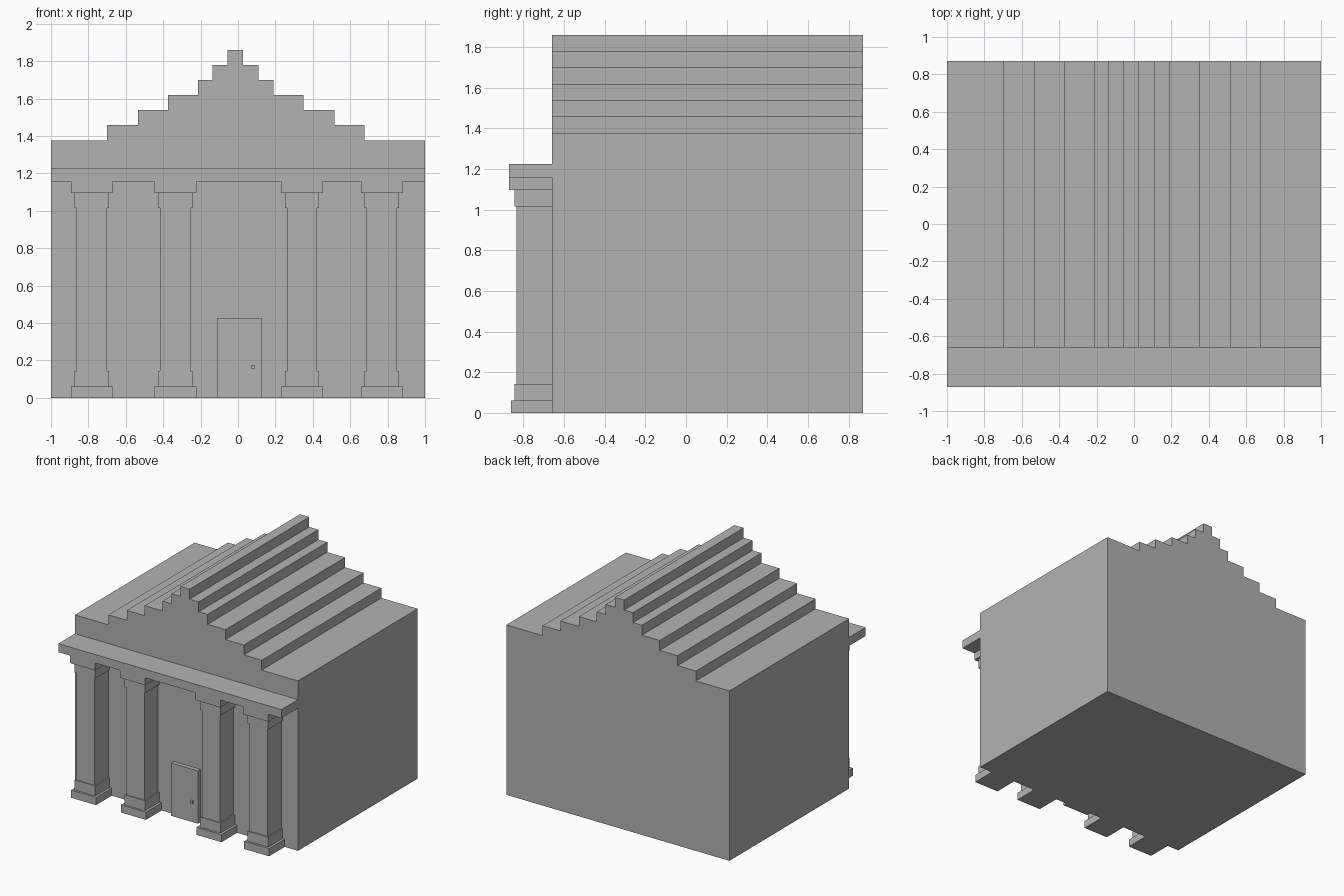
import bpy
import bmesh

cube = bpy.data.objects.get("Cube")
if cube:
    bpy.data.objects.remove(cube, do_unlink=True)

STONE = (0.448, 0.448, 0.448, 1.0)
stone = bpy.data.materials.new("grey stone")
stone.use_nodes = True
stone.diffuse_color = STONE
stone.node_tree.nodes["Principled BSDF"].inputs["Base Color"].default_value = STONE

FRONT, WALL, BACK = -0.872, -0.66, 0.872


def prism(name, outline, y0, y1):
    """Extrude an x-z outline from y0 back to y1."""
    bm = bmesh.new()
    face = bm.faces.new([bm.verts.new((x, y0, z)) for x, z in outline])
    ext = bmesh.ops.extrude_face_region(bm, geom=[face])
    moved = [g for g in ext["geom"] if isinstance(g, bmesh.types.BMVert)]
    bmesh.ops.translate(bm, verts=moved, vec=(0, y1 - y0, 0))
    bmesh.ops.recalc_face_normals(bm, faces=bm.faces[:])
    mesh = bpy.data.meshes.new(name)
    bm.to_mesh(mesh)
    bm.free()
    mesh.materials.append(stone)
    obj = bpy.data.objects.new(name, mesh)
    bpy.context.collection.objects.link(obj)
    return obj


def block(name, x0, x1, y0, y1, z0, z1):
    return prism(name, [(x0, z0), (x1, z0), (x1, z1), (x0, z1)], y0, y1)


# Hall with stepped gable: (left edge, right edge) of each tier, bottom to top
tiers = [(-1, 1), (-0.7, 0.675), (-0.535, 0.515), (-0.375, 0.35),
         (-0.215, 0.19), (-0.135, 0.11), (-0.055, 0.028)]
EAVES, STEP = 1.377, 0.0805
left, right = [(-1, 0)], [(1, 0)]
for i, (x0, x1) in enumerate(tiers):
    z = EAVES + i * STEP
    if i:
        left.append((x0, z - STEP))
        right.append((x1, z - STEP))
    left.append((x0, z))
    right.append((x1, z))
prism("hall_and_stepped_roof", right + left[::-1], WALL, BACK)

# Beam over the porch
block("porch_beam", -1, 1, FRONT, WALL, 1.156, 1.225)

# Columns: part, half width, front y, bottom, top
parts = [("plinth", 0.112, -0.86, 0, 0.062),
         ("base", 0.092, -0.843, 0.062, 0.143),
         ("shaft", 0.081, -0.835, 0.143, 1.015),
         ("capital", 0.092, -0.843, 1.015, 1.096),
         ("abacus", 0.112, FRONT, 1.096, 1.156)]
columns = {"outer_right": -0.782, "inner_right": -0.335,
           "inner_left": 0.342, "outer_left": 0.769}
for side, x in columns.items():
    for part, half, y, z0, z1 in parts:
        block(f"{side}_column_{part}", x - half, x + half, y, WALL, z0, z1)

# Door and knob
DOOR = WALL - 0.035
block("door", -0.112, 0.128, DOOR, WALL, 0, 0.427)
block("door_knob", 0.069, 0.087, DOOR - 0.015, DOOR, 0.155, 0.175)
